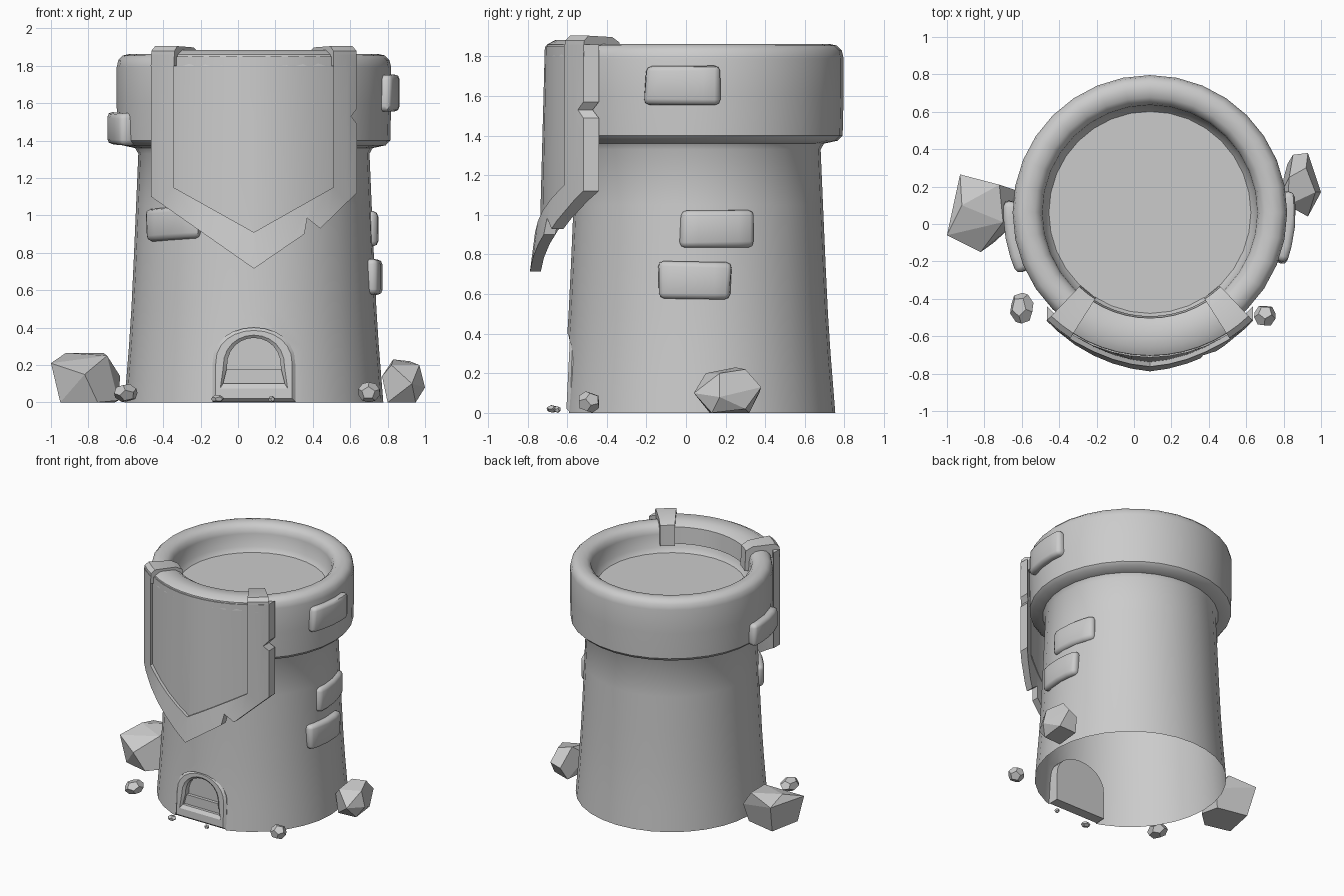
import bpy, bmesh, random
from math import sin, cos, pi, radians, sqrt
from mathutils import Vector, Euler

if "Cube" in bpy.data.objects:
    bpy.data.objects.remove(bpy.data.objects["Cube"])

random.seed(4)
CX, CY = 0.085, 0.062          # tower axis


def finish(bm, name, angle=None):
    bmesh.ops.recalc_face_normals(bm, faces=bm.faces)
    me = bpy.data.meshes.new(name)
    bm.to_mesh(me)
    bm.free()
    if angle:
        me.shade_smooth()
        me.set_sharp_from_angle(angle=radians(angle))
    ob = bpy.data.objects.new(name, me)
    bpy.context.collection.objects.link(ob)
    return ob


def around(r, a, z):
    """Point at radius r, angle a from the front of the tower."""
    return (CX + r * sin(a), CY - r * cos(a), z)


def loft(name, loops, angle=None, caps=True):
    """Skin a list of closed loops with equal point counts."""
    bm = bmesh.new()
    rows = [[bm.verts.new(p) for p in loop] for loop in loops]
    n = len(rows[0])
    for a, b in zip(rows, rows[1:]):
        for i in range(n):
            j = (i + 1) % n
            bm.faces.new((a[i], a[j], b[j], b[i]))
    if caps:
        bm.faces.new(rows[0])
        bm.faces.new(rows[-1])
    return finish(bm, name, angle)


def arch(half, top_half, z0, spring, top, y, slope=0.0, n=12):
    """Arched outline in the xz plane, leaning back by slope."""
    pts = [(-half, z0), (half, z0)]
    pts += [(top_half * cos(pi * i / n), spring + (top - spring) * sin(pi * i / n) ** 0.85)
            for i in range(n + 1)]
    return [(CX + x, y + slope * z, z) for x, z in pts]


def plate(name, outline, r_in, r_out):
    """Flat outline, cut into columns, thickened and bent round the tower."""
    bm = bmesh.new()
    bm.faces.new([bm.verts.new((x, 0, z)) for x, z in outline])
    for i in range(-5, 6):
        bmesh.ops.bisect_plane(bm, geom=bm.verts[:] + bm.edges[:] + bm.faces[:],
                               plane_co=(i * 0.1, 0, 0), plane_no=(1, 0, 0))
    ext = bmesh.ops.extrude_face_region(bm, geom=bm.faces[:])
    for v in ext["geom"]:
        if isinstance(v, bmesh.types.BMVert):
            v.co.y = 1
    for v in bm.verts:
        x, t, z = v.co
        r = r_in + (r_out - r_in) * t + 0.05 * max(0, (1.1 - z) / 0.385)
        v.co = (CX + x, CY - sqrt(r * r - x * x), z)
    return finish(bm, name, 25)


def sweep(name, profile, a0, a1, n):
    """Closed (r, z) profile swept from angle a0 to a1."""
    loops = [[around(r, radians(a0 + (a1 - a0) * i / n), z) for r, z in profile]
             for i in range(n + 1)]
    return loft(name, loops, 35)


def stone(name, phi, z, r, w=0.38, h=0.19, out=0.045, tilt=0.0):
    """Rounded wall stone bent to the wall; phi measured from the front."""
    bm = bmesh.new()
    bmesh.ops.create_cube(bm, size=1)
    for v in bm.verts:
        v.co = (v.co.x * w + random.uniform(-.012, .012), v.co.y * out * 2,
                v.co.z * h + random.uniform(-.008, .008))
    bmesh.ops.bevel(bm, geom=bm.edges[:], offset=0.028, segments=2, profile=0.5, affect='EDGES')
    for x in (-0.1, 0, 0.1):
        bmesh.ops.bisect_plane(bm, geom=bm.verts[:] + bm.edges[:] + bm.faces[:],
                               plane_co=(x, 0, 0), plane_no=(1, 0, 0))
    for v in bm.verts:
        x, y, dz = v.co
        v.co = around(r + y, radians(phi) + x / r, z + dz + tilt * x)
    return finish(bm, name, 50)


def rock(name, pts):
    """Faceted boulder: convex hull with nearly flat faces merged."""
    bm = bmesh.new()
    for p in pts:
        bm.verts.new(p)
    res = bmesh.ops.convex_hull(bm, input=bm.verts[:])
    loose = [v for v in bm.verts if not v.link_faces]
    bmesh.ops.delete(bm, geom=loose, context='VERTS')
    bmesh.ops.dissolve_limit(bm, angle_limit=radians(12), verts=bm.verts[:], edges=bm.edges[:])
    return finish(bm, name)


# Tower: one lathed shell, rim and sunken roof floor included
profile = [(.692, 0), (.68, .15), (.668, .3), (.655, .5), (.643, .75), (.63, 1.05), (.618, 1.33),
           (.635, 1.36), (.705, 1.375), (.729, 1.4), (.734, 1.6), (.734, 1.79), (.725, 1.83),
           (.70, 1.855), (.66, 1.864), (.615, 1.855), (.585, 1.83), (.575, 1.79),
           (.568, 1.69), (.54, 1.655)]
SEG = 32
tower = loft("tower", [[around(r, 2 * pi * i / SEG, z) for i in range(SEG)] for r, z in profile])

# Arched niche cut for the door, then the underside is opened
cutter = loft("niche_cutter", [arch(.222, .222, -.1, .2, .4, y) for y in (-.9, -.5)])
cutter.hide_render = True
mod = tower.modifiers.new("niche", 'BOOLEAN')
mod.object, mod.operation, mod.solver = cutter, 'DIFFERENCE', 'EXACT'
bpy.context.view_layer.objects.active = tower
bpy.ops.object.modifier_apply(modifier="niche")
bpy.data.objects.remove(cutter)
bm = bmesh.new()
bm.from_mesh(tower.data)
under = [f for f in bm.faces if abs(f.normal.z) > .9 and f.calc_center_median().z < .002]
bmesh.ops.delete(bm, geom=under, context='FACES')
bm.to_mesh(tower.data)
bm.free()
tower.data.shade_smooth()
tower.data.set_sharp_from_angle(angle=radians(40))

# Door: bevelled frame, recessed panel and sill
loft("door_frame", [arch(.222, .222, .003, .2, .4, -.5),
                    arch(.222, .222, .003, .2, .4, -.585, .03),
                    arch(.205, .205, .02, .2, .385, -.605, .05),
                    arch(.18, .165, .075, .18, .36, -.605, .05),
                    arch(.165, .145, .1, .18, .345, -.585, .03),
                    arch(.165, .145, .1, .18, .345, -.51)], 30, caps=False)
loft("door_panel", [arch(.17, .15, .095, .18, .35, y) for y in (-.505, -.535)])
loft("door_sill", [[(CX + sx * .165, y, z) for sx, z in ((-1, .095), (1, .095), (1, .175), (-1, .175))]
                   for y in (-.51, -.56)])

# Banner: recessed cloth and raised border with torn notches
plate("banner_cloth", [(-.432, 1.85), (-.432, 1.145), (0, .905), (.428, 1.145), (.428, 1.85)], .74, .775)
plate("banner_border", [(-.55, 1.86), (-.55, 1.1), (0, .715), (.27, .9), (.285, .985), (.355, .93),
                        (.55, 1.12), (.55, 1.49), (.52, 1.53), (.55, 1.57), (.55, 1.86),
                        (.425, 1.86), (.425, 1.15), (0, .91), (-.43, 1.15), (-.43, 1.86)], .745, .80)

# Banner folds over the rim
sweep("banner_top_cloth", [(.775, 1.8), (.765, 1.86), (.72, 1.884), (.61, 1.878), (.565, 1.85),
                           (.555, 1.72), (.575, 1.72), (.59, 1.82), (.7, 1.845), (.73, 1.8)], -33, 33, 10)
for side, s in (("left", -1), ("right", 1)):
    sweep("banner_strap_" + side, [(.80, 1.8), (.795, 1.88), (.765, 1.905), (.6, 1.898), (.548, 1.87),
                                   (.54, 1.71), (.57, 1.71), (.59, 1.82), (.7, 1.845), (.73, 1.8)],
          s * 32.3, s * 43.6, 2)

# Wall stones
stone("rim_stone_right", 84, 1.655, .734)
stone("rim_stone_left", -80, 1.465, .734, h=.17, out=.05)
stone("wall_stone_right_low", 88, .67, .645, out=.043, w=.37)
stone("wall_stone_right_high", 99, .93, .635, out=.03)
stone("wall_stone_front", -44, .955, .634, h=.175, out=.035, tilt=.04)

# Large boulders
rock("boulder_left", [(-.98, 0, .22), (-.93, .265, .22), (-.72, .21, .265), (-.70, .01, .25),
                      (-.82, -.15, .15), (-1, -.06, .21), (-.95, -.05, 0), (-.9, .2, 0),
                      (-.66, .15, 0), (-.64, 0, .01), (-.63, .18, .14), (-.75, -.1, 0), (-.92, .1, .265)])
rock("boulder_right", [(.77, .13, .14), (.85, .37, .1), (.93, .38, .13), (.92, .3, .22), (.97, .17, .2),
                       (1, .17, .08), (.93, .04, .1), (.82, .1, .2), (.83, .25, .23), (.8, .12, 0),
                       (.95, .13, 0), (.95, .3, .02), (.82, .32, 0)])

# Small pebbles from a turned dodecahedron
P = (1 + sqrt(5)) / 2
dodeca = [Vector((x, y, z)) for x in (-1, 1) for y in (-1, 1) for z in (-1, 1)]
for a in (-1 / P, 1 / P):
    for b in (-P, P):
        dodeca += [Vector((0, a, b)), Vector((a, b, 0)), Vector((b, 0, a))]
for i, (x, y, sx, sy, h) in enumerate([(-.6, -.45, .065, .085, .1), (.7, -.49, .06, .06, .11),
                                       (-.11, -.675, .035, .03, .04), (.18, -.65, .018, .018, .035)]):
    turn = Euler([random.uniform(0, 3) for _ in range(3)])
    pts = []
    for d in dodeca:
        q = d.copy()
        q.rotate(turn)
        q /= 1.7
        pts.append((x + q.x * sx, y + q.y * sy, h / 2 + q.z * h / 2))
    rock("pebble_%d" % (i + 1), pts)
